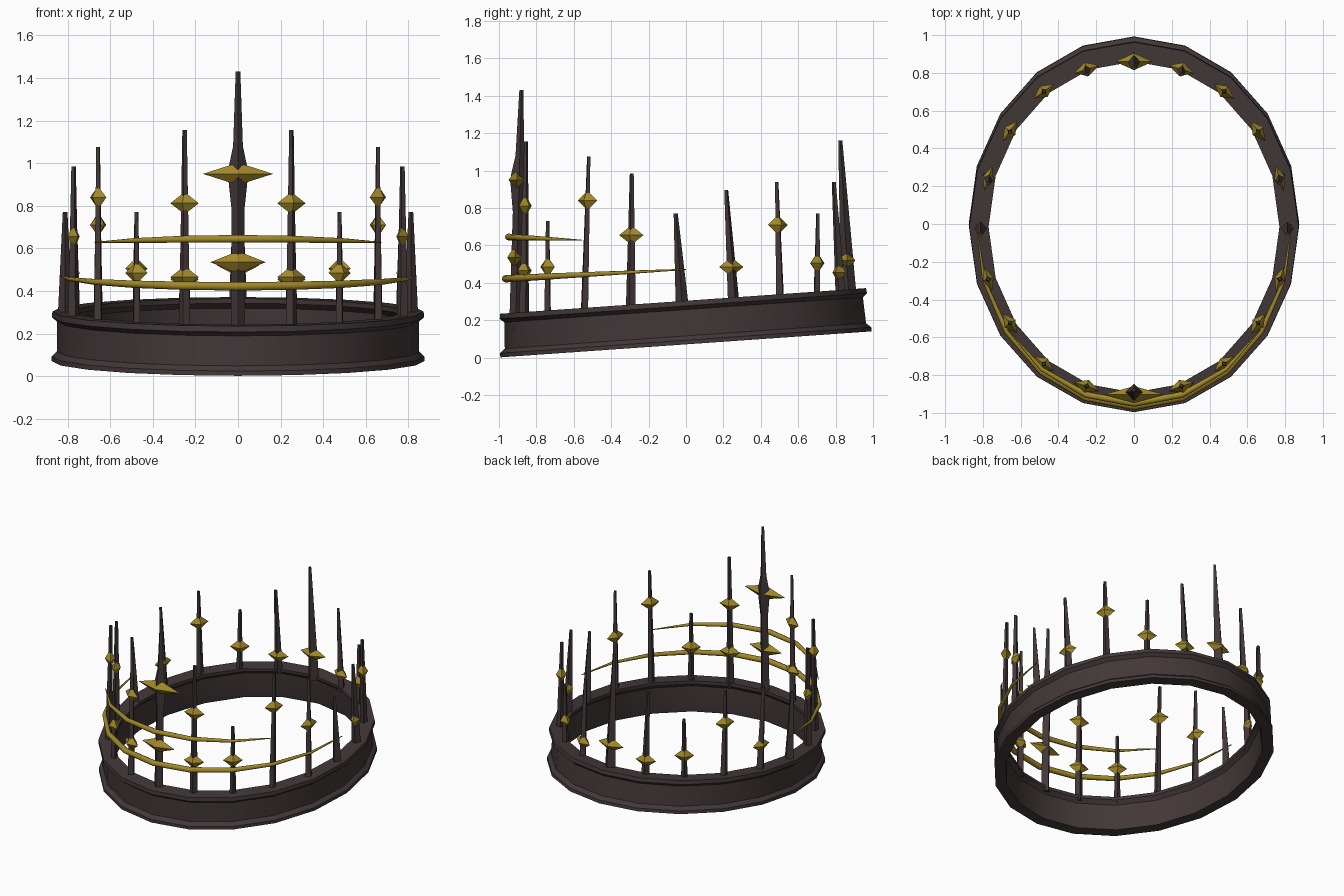
import bpy, bmesh, math
from mathutils import Vector

cube = bpy.data.objects.get("Cube")
if cube:
    bpy.data.objects.remove(cube, do_unlink=True)


def material(name, rgb):
    m = bpy.data.materials.new(name)
    m.use_nodes = True
    m.diffuse_color = (*rgb, 1)
    bsdf = m.node_tree.nodes["Principled BSDF"]
    bsdf.inputs["Base Color"].default_value = (*rgb, 1)
    bsdf.inputs["Roughness"].default_value = 0.6
    return m


IRON = material("dark_iron", (0.056, 0.039, 0.04))
GOLD = material("old_gold", (0.36, 0.25, 0.022))
STEP = math.pi / 10      # twenty facets around the ring
SLOPE = 0.07             # band rises towards the back


def loft(name, rings, mat, closed=False, smooth=None):
    """Skin a list of equal-sized vertex rings; closed joins last to first."""
    bm = bmesh.new()
    vs = [[bm.verts.new(p) for p in ring] for ring in rings]
    n = len(vs[0])
    pairs = list(zip(vs, vs[1:]))
    if closed:
        pairs.append((vs[-1], vs[0]))
    else:
        bm.faces.new(vs[0])
        bm.faces.new(vs[-1])
    for a, b in pairs:
        for k in range(n):
            bm.faces.new((a[k], a[(k + 1) % n], b[(k + 1) % n], b[k]))
    bmesh.ops.recalc_face_normals(bm, faces=bm.faces)
    me = bpy.data.meshes.new(name)
    bm.to_mesh(me)
    bm.free()
    me.materials.append(mat)
    ob = bpy.data.objects.new(name, me)
    bpy.context.collection.objects.link(ob)
    if smooth:
        bpy.ops.object.select_all(action="DESELECT")
        ob.select_set(True)
        bpy.context.view_layer.objects.active = ob
        bpy.ops.object.shade_smooth_by_angle(angle=math.radians(smooth))
    return ob


def diamond(c, t, r, wide, deep):
    return [c + t * wide, c + r * deep, c - t * wide, c - r * deep]


# Tilted oval band with a lip at the top and bottom
PROFILE = [(-.05, 0), (.025, 0), (.025, .022), (0, .045), (0, .185), (.024, .205),
           (.022, .232), (-.08, .232), (-.08, .21), (-.055, .185), (-.055, .04)]
band = []
for i in range(20):
    s, c = math.sin(i * STEP), math.cos(i * STEP)
    ring = []
    for d, h in PROFILE:
        y = -(0.968 - 0.05 * h + d) * c
        ring.append(Vector(((0.85 + d) * s, y - SLOPE * h, 0.071 + SLOPE * y + h)))
    band.append(ring)
loft("band", band, IRON, closed=True, smooth=35)

# Spikes from front to back: half width, tip y, tip z, gems (z, half width, half depth)
SPIKES = [
    (.034, -.88, 1.43, [(.95, .165, .045), (.535, .13, .042)]),
    (.028, -.855, 1.155, [(.812, .07, .035), (.465, .07, .04)]),
    (.022, -.74, .73, [(.485, .065, .035)]),
    (.024, -.52, 1.075, [(.84, .065, .035)]),
    (.028, -.29, .985, [(.655, .068, .03)]),
    (.035, -.055, .77, []),
    (.032, .215, .895, [(.485, .068, .03)]),
    (.026, .485, .94, [(.71, .065, .035)]),
    (.022, .705, .77, [(.505, .065, .035)]),
    (.028, .79, .94, [(.455, .07, .038)]),
    (.042, .825, 1.16, [(.52, .1, .045)]),
]


def spike(i, side, tag):
    width, tip_y, tip_z, gems = SPIKES[i]
    s, c = math.sin(i * STEP), math.cos(i * STEP)
    x, y = side * 0.812 * s, -0.02 - 0.89 * c
    base = Vector((x, y, 0.27 + SLOPE * y))
    tip = Vector((x, tip_y, tip_z))
    r = Vector((side * s, -c, 0)).normalized()
    t = Vector((c, side * s, 0)).normalized()

    def at(z):
        return base.lerp(tip, (z - base.z) / (tip.z - base.z))

    stations = [(base.z, width), (tip_z, .011)]
    if i == 0:      # the tall front spike swells around its upper gem
        stations[1:1] = [(.78, .03), (.93, .046), (.98, .044), (1.08, .023)]
    loft(f"spike_{tag}", [diamond(at(z), t, r, w, w) for z, w in stations], IRON, smooth=50)

    for k, (z, wide, deep) in enumerate(gems):
        mid = at(z) + r * (.012 if i == 0 else 0)
        rings = [diamond(mid + Vector((0, 0, h)), t, r, wide * f, deep * g)
                 for h, f, g in ((-.042, .2, .35), (0, 1, 1), (.042, .2, .35))]
        loft(f"gem_{tag}_{k + 1}", rings, GOLD)


for i in range(11):
    if i in (0, 10):
        spike(i, 1, "front" if i == 0 else "back")
    else:
        spike(i, 1, f"left_{i}")
        spike(i, -1, f"right_{i}")


# Gold wires wrapped around the front, thinning to each end
def wire(name, rx, ry, reach, z_mid, z_end, thick):
    rings = []
    for i in range(-reach, reach + 1):
        a, f = i * STEP, abs(i) / reach
        c = Vector((rx * math.sin(a), -ry * math.cos(a), 0))
        lift = (1 - math.cos(a)) / (1 - math.cos(reach * STEP))
        c.z = z_mid + (z_end - z_mid) * lift
        r = Vector((math.sin(a), -math.cos(a), 0))
        w = thick * (1 - .85 * f ** 2)
        rings.append([c + r * w * math.cos(k * math.pi / 4)
                      + Vector((0, 0, w * math.sin(k * math.pi / 4))) for k in range(8)])
    loft(name, rings, GOLD, smooth=50)


wire("lower_wire", 0.835, 0.965, 5, .422, .472, .02)
wire("upper_wire", 0.83, 0.95, 3, .645, .628, .018)
